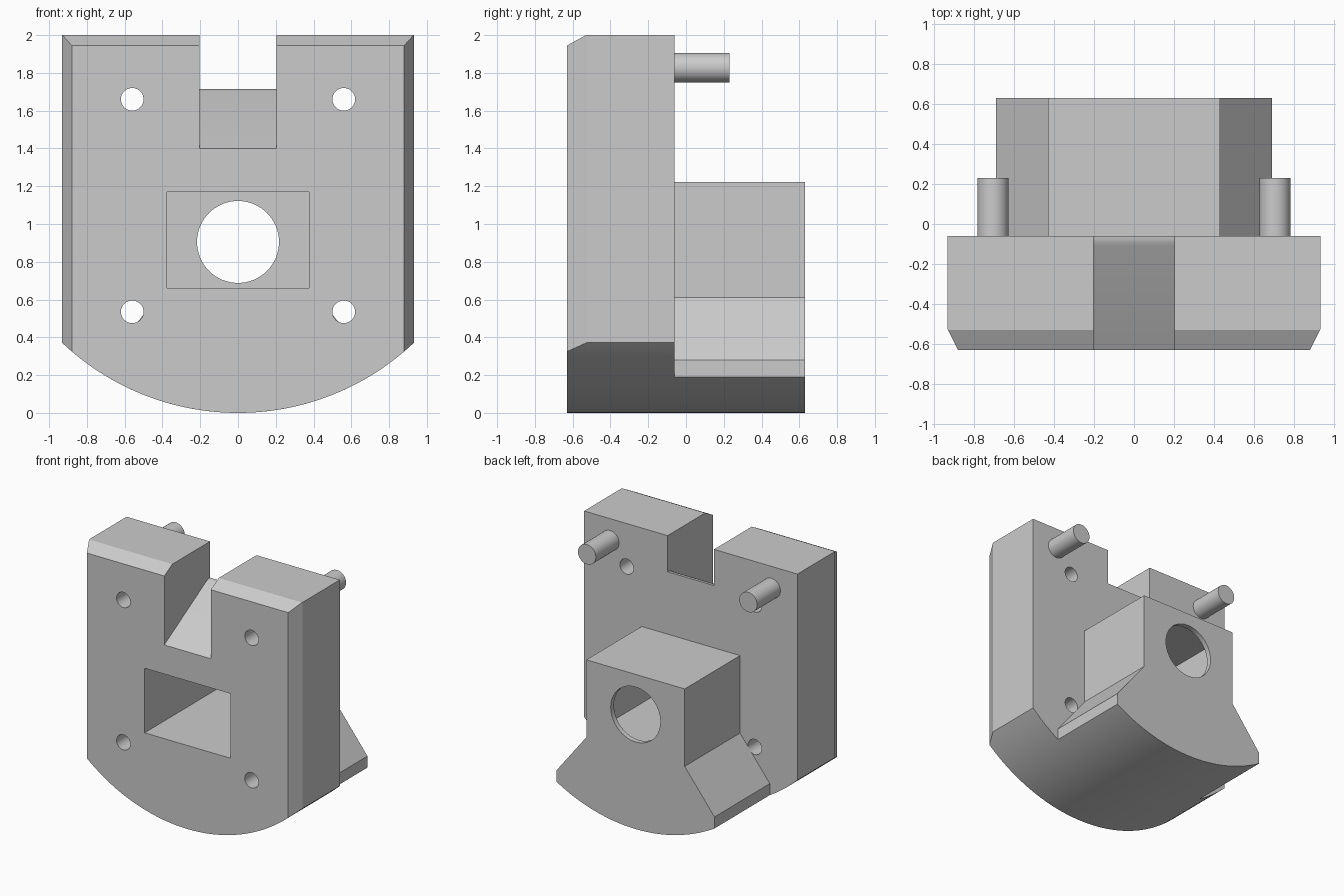
import bpy, bmesh, math
from mathutils import Vector

cube = bpy.data.objects.get("Cube")
if cube:
    bpy.data.objects.remove(cube, do_unlink=True)

grey = bpy.data.materials.new("plain grey")
grey.use_nodes = True
colour = (0.6, 0.6, 0.6, 1)
grey.diffuse_color = colour
grey.node_tree.nodes["Principled BSDF"].inputs["Base Color"].default_value = colour

FRONT, JOINT, BACK = -0.63, -0.06, 0.63
RADIUS = 1.354


def prism(name, outline, axis, start, end, chops=()):
    """Extrude a closed outline along x or y, then slice off chamfers."""
    def place(u, v, t):
        return (u, t, v) if axis == "y" else (t, u, v)
    bm = bmesh.new()
    face = bm.faces.new([bm.verts.new(place(u, v, start)) for u, v in outline])
    ext = bmesh.ops.extrude_face_region(bm, geom=[face])
    verts = [g for g in ext["geom"] if isinstance(g, bmesh.types.BMVert)]
    bmesh.ops.translate(bm, verts=verts, vec=place(0, 0, end - start))
    bmesh.ops.recalc_face_normals(bm, faces=bm.faces)
    for point, normal in chops:
        bmesh.ops.bisect_plane(bm, geom=bm.verts[:] + bm.edges[:] + bm.faces[:],
                               plane_co=point, plane_no=Vector(normal).normalized(),
                               clear_outer=True)
        bmesh.ops.holes_fill(bm, edges=[e for e in bm.edges if e.is_boundary], sides=0)
    bmesh.ops.recalc_face_normals(bm, faces=bm.faces)
    mesh = bpy.data.meshes.new(name)
    bm.to_mesh(mesh)
    bm.free()
    obj = bpy.data.objects.new(name, mesh)
    bpy.context.scene.collection.objects.link(obj)
    return obj


def circle(x, z, r, n=48):
    return [(x + r * math.cos(math.tau * i / n), z + r * math.sin(math.tau * i / n))
            for i in range(n)]


def box(x0, x1, z0, z1):
    return [(x0, z0), (x1, z0), (x1, z1), (x0, z1)]


def arc(half_width, n=48):
    """Rounded underside from left to right."""
    a = math.asin(half_width / RADIUS)
    return [(RADIUS * math.sin(a * (2 * i / n - 1)),
             RADIUS - RADIUS * math.cos(a * (2 * i / n - 1))) for i in range(n + 1)]


def finish(obj, cutters=()):
    """Cut the openings, then colour and shade the part."""
    for cutter in cutters:
        mod = obj.modifiers.new("cut", "BOOLEAN")
        mod.operation, mod.solver, mod.object = "DIFFERENCE", "EXACT", cutter
    bpy.context.view_layer.update()
    graph = bpy.context.evaluated_depsgraph_get()
    mesh = bpy.data.meshes.new_from_object(obj.evaluated_get(graph))
    obj.modifiers.clear()
    obj.data = mesh
    mesh.materials.clear()
    mesh.materials.append(grey)
    bpy.ops.object.select_all(action="DESELECT")
    obj.select_set(True)
    bpy.context.view_layer.objects.active = obj
    bpy.ops.object.shade_smooth_by_angle(angle=math.radians(20))


# Openings
slot_side = [(-0.8, 1.302), (-0.11, 1.70), (-0.09, 1.709), (-0.075, 1.713),
             (JOINT, 1.714), (0.1, 1.714), (0.1, 2.2), (-0.8, 2.2)]
slot = prism("slot_cutter", slot_side, "x", -0.203, 0.203)
pocket = prism("pocket_cutter", box(-0.375, 0.375, 0.66, 1.17), "y", -0.8, 0.59)
bore = prism("bore_cutter", circle(0, 0.905, 0.217, 64), "y", 0.5, 0.8)
holes = [prism("screw_hole_cutter", circle(x, z, 0.06, 32), "y", -0.8, 0.1)
         for x in (-0.56, 0.56) for z in (0.535, 1.66)]

# Front plate with chamfered front edges
chamfers = [((s * 0.88, FRONT, 0), (s * 2, -1, 0)) for s in (-1, 1)]
chamfers.append(((0, FRONT, 1.945), (0, -0.055, 0.1)))
plate = prism("front_plate", arc(0.932) + [(0.932, 2), (-0.932, 2)], "y",
              FRONT, JOINT, chamfers)
finish(plate, [slot, pocket] + holes)

# Rear housing with flared feet
sides = [(0.69, 0.28), (0.43, 0.61), (0.43, 1.222)]
housing = prism("rear_housing", arc(0.69) + sides + [(-x, z) for x, z in reversed(sides)],
                "y", JOINT, BACK)
finish(housing, [pocket, bore])

# Locating pins
for side, x in (("left", 0.705), ("right", -0.705)):
    finish(prism(side + "_pin", circle(x, 1.828, 0.078), "y", JOINT, 0.23))

for cutter in [slot, pocket, bore] + holes:
    bpy.data.objects.remove(cutter, do_unlink=True)
